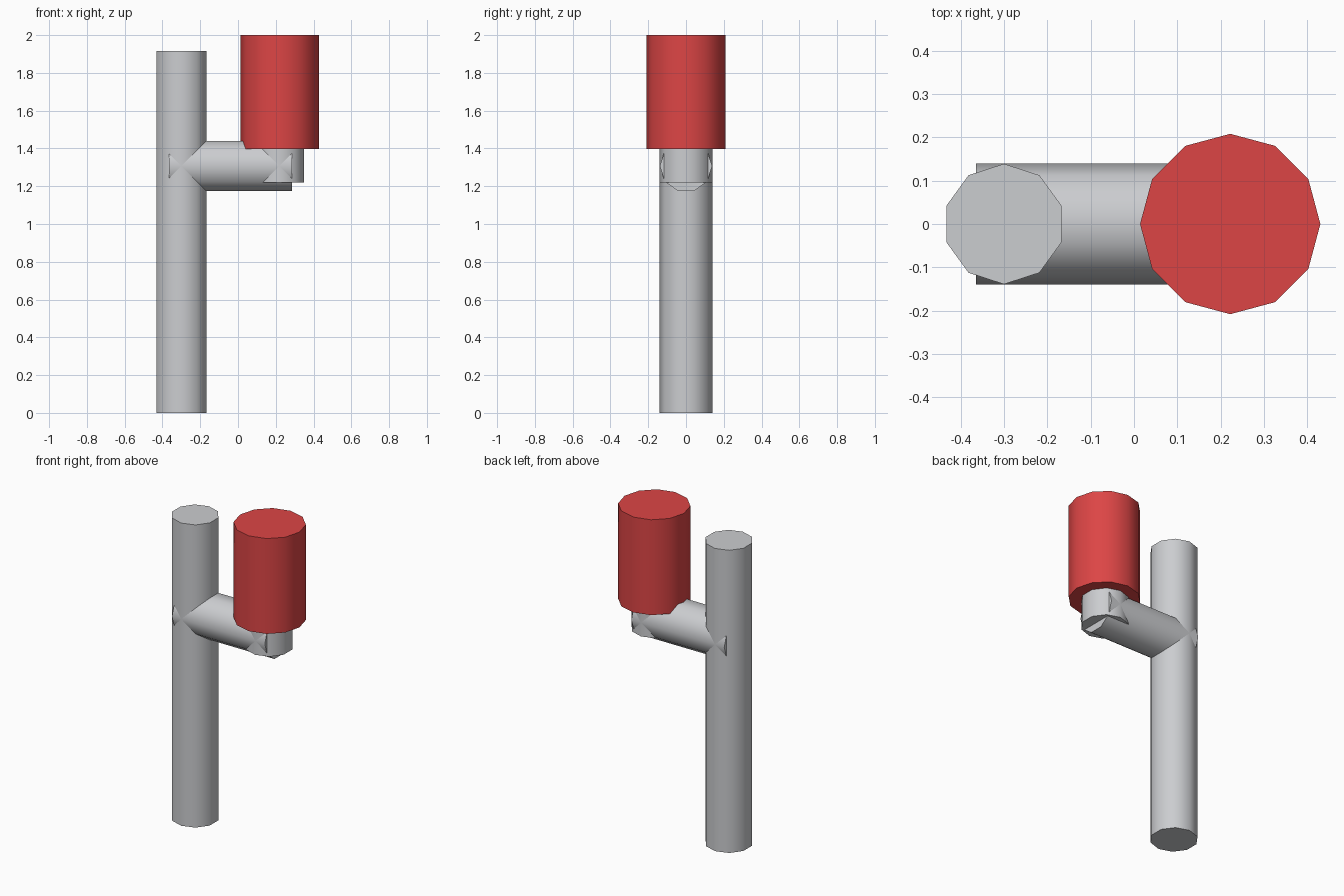
import bpy
import math

cube = bpy.data.objects.get("Cube")
if cube:
    bpy.data.objects.remove(cube, do_unlink=True)


def make_material(name, colour):
    mat = bpy.data.materials.new(name)
    mat.use_nodes = True
    mat.diffuse_color = colour
    mat.node_tree.nodes["Principled BSDF"].inputs["Base Color"].default_value = colour
    return mat


def rod(name, mat, sides, radius, length, centre, tilt=0.0):
    """Faceted cylinder with smooth walls and sharp flat caps."""
    bpy.ops.mesh.primitive_cylinder_add(
        vertices=sides, radius=radius, depth=length,
        location=centre, rotation=(0, tilt, 0))
    obj = bpy.context.object
    obj.name = name
    obj.data.materials.append(mat)
    bpy.ops.object.shade_smooth_by_angle(angle=math.radians(45))
    return obj


grey = make_material("light grey metal", (0.60, 0.61, 0.63, 1))
red = make_material("red", (0.72, 0.06, 0.06, 1))

PIPE = 0.139      # shared pipe radius
POST_X = -0.30
HEAD_X = 0.22

# Upright post
rod("post", grey, 10, PIPE, 1.915, (POST_X, 0, 1.915 / 2))

# Horizontal arm running through the post
rod("side_arm", grey, 10, PIPE, 0.65, (-0.04, 0, 1.307), math.pi / 2)

# Short neck rising from the arm into the head
rod("neck", grey, 10, PIPE, 0.22, (HEAD_X - 0.002, 0, 1.33))

# Wide red head
rod("red_head", red, 12, 0.208, 0.603, (HEAD_X + 0.002, 0, 1.6985))
